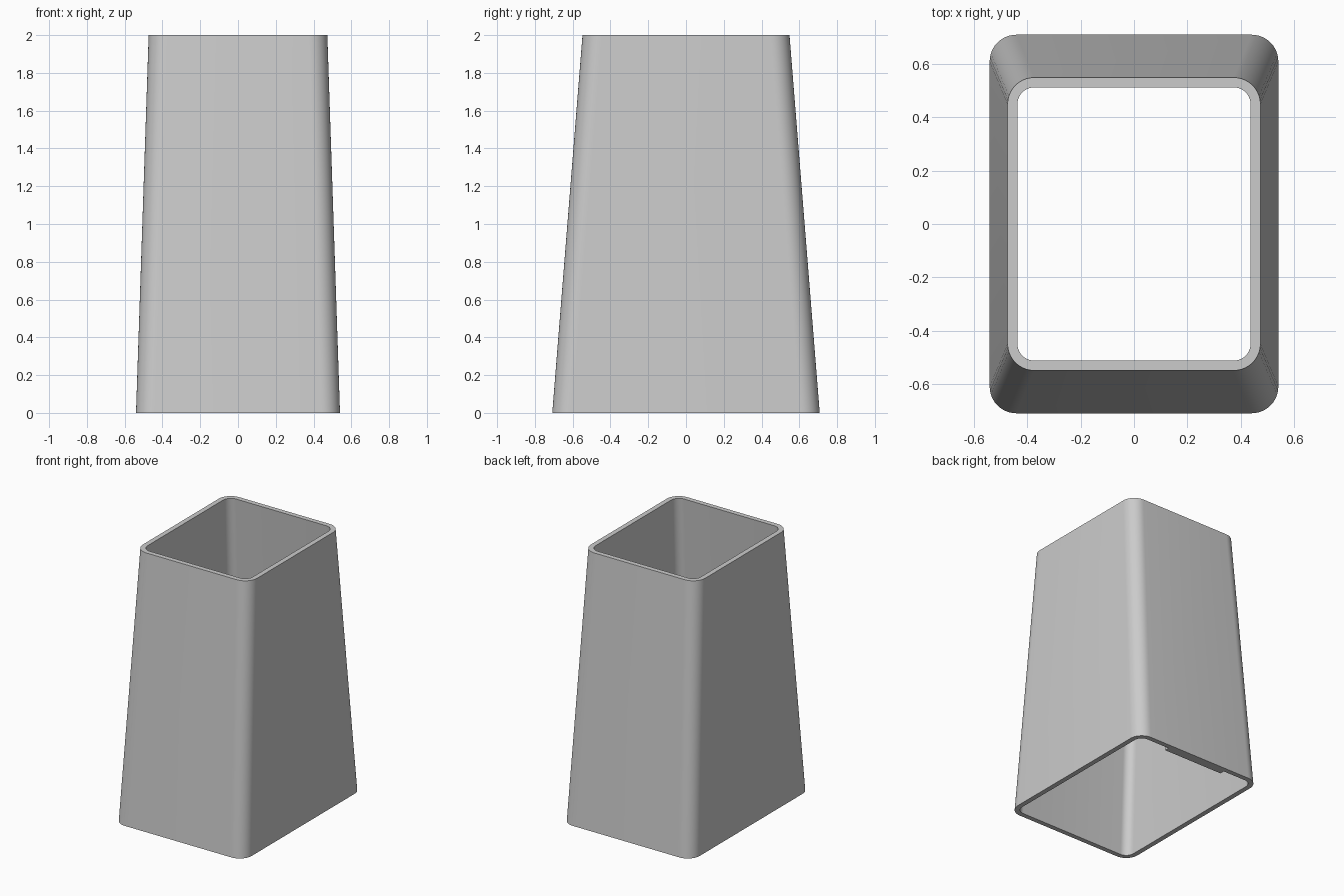
import bpy, bmesh, math

cube = bpy.data.objects.get("Cube")
if cube:
    bpy.data.objects.remove(cube, do_unlink=True)

grey = bpy.data.materials.new("light grey")
grey.use_nodes = True
colour = (0.6, 0.6, 0.6, 1)
grey.diffuse_color = colour
grey.node_tree.nodes["Principled BSDF"].inputs["Base Color"].default_value = colour

STEPS = 10  # segments per rounded corner


def ring(bm, hx, hy, r, z):
    """Rounded rectangle of vertices at height z."""
    verts = []
    for q, (sx, sy) in enumerate([(1, 1), (-1, 1), (-1, -1), (1, -1)]):
        for i in range(STEPS + 1):
            a = (q + i / STEPS) * math.pi / 2
            verts.append(bm.verts.new((sx * (hx - r) + r * math.cos(a),
                                       sy * (hy - r) + r * math.sin(a), z)))
    return verts


def finish(name, bm):
    bmesh.ops.recalc_face_normals(bm, faces=bm.faces)
    mesh = bpy.data.meshes.new(name)
    bm.to_mesh(mesh)
    bm.free()
    mesh.materials.append(grey)
    obj = bpy.data.objects.new(name, mesh)
    bpy.context.collection.objects.link(obj)
    return obj


# Tapered open sleeve: outer wall, top rim, inner wall, bottom rim
wall = 0.037
bm = bmesh.new()
loops = [ring(bm, 0.54, 0.708, 0.1, 0),
         ring(bm, 0.473, 0.548, 0.1, 2),
         ring(bm, 0.473 - wall, 0.548 - wall, 0.1 - wall, 2),
         ring(bm, 0.54 - wall, 0.708 - wall, 0.1 - wall, 0)]
for a, b in zip(loops, loops[1:] + loops[:1]):
    n = len(a)
    for i in range(n):
        j = (i + 1) % n
        bm.faces.new((a[i], a[j], b[j], b[i]))
sleeve = finish("tapered_sleeve", bm)
bpy.context.view_layer.objects.active = sleeve
sleeve.select_set(True)
bpy.ops.object.shade_smooth_by_angle(angle=math.radians(30))

# Small tab inside the lower edge of the back wall
bm = bmesh.new()
bmesh.ops.create_cube(bm, size=1)
for v in bm.verts:
    v.co.x *= 0.5
    v.co.y = 0.635 if v.co.y < 0 else 0.685
    v.co.z = 0 if v.co.z < 0 else 0.1
finish("inner_back_tab", bm)
